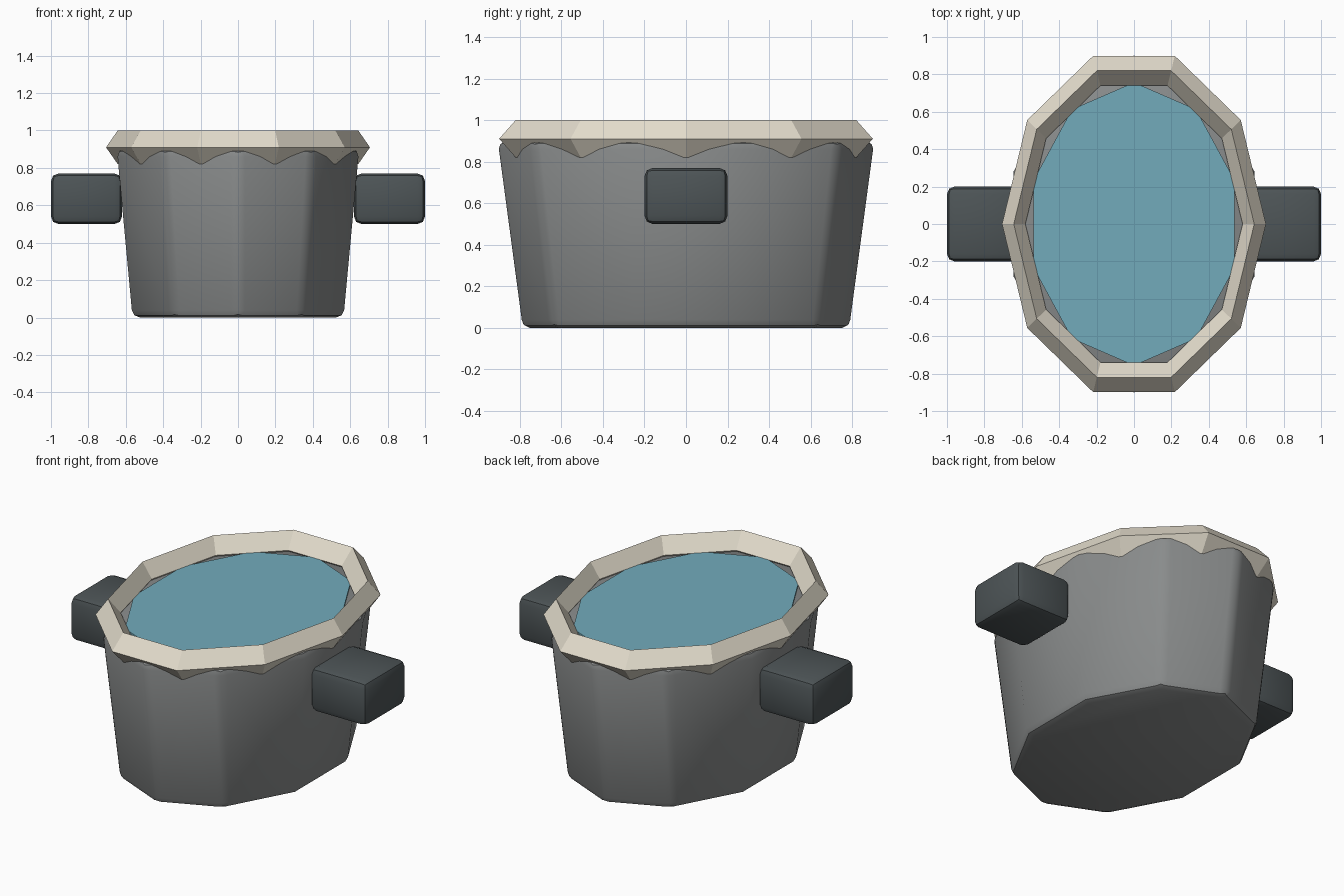
import bpy

if "Cube" in bpy.data.objects:
    bpy.data.objects.remove(bpy.data.objects["Cube"])

RATIO = 1.34  # oval stretch along y


def material(name, rgb):
    m = bpy.data.materials.new(name)
    m.diffuse_color = (*rgb, 1)
    m.use_nodes = True
    m.node_tree.nodes["Principled BSDF"].inputs["Base Color"].default_value = m.diffuse_color
    return m


def finish(name, mat, scale, bevel=0, smooth=False):
    ob = bpy.context.object
    ob.name = name
    ob.scale = scale
    bpy.ops.object.transform_apply(location=False, rotation=False, scale=True)
    ob.data.materials.append(mat)
    if bevel:
        b = ob.modifiers.new("bevel", 'BEVEL')
        b.width = bevel
        b.segments = 2
        b.limit_method = 'ANGLE'
        bpy.ops.object.modifier_apply(modifier=b.name)
    if smooth:
        bpy.ops.object.shade_smooth_by_angle()
    return ob


grey = material("grey_metal", (0.25, 0.26, 0.26))
dark = material("dark_metal", (0.075, 0.09, 0.095))
beige = material("beige_rim", (0.76, 0.71, 0.60))
blue = material("water_blue", (0.17, 0.41, 0.50))

# Tapered ten-sided pot body
bpy.ops.mesh.primitive_cone_add(vertices=10, radius1=0.593, radius2=0.681,
                                depth=0.9, location=(0, 0, 0.45))
finish("pot_body", grey, (1, RATIO, 1), 0.04, True)

# Faceted rim with a diamond cross-section
bpy.ops.mesh.primitive_torus_add(major_segments=10, minor_segments=4,
                                 major_radius=0.643, minor_radius=0.0625,
                                 location=(0, 0, 0.91))
finish("rim", beige, (1, RATIO, 0.09 / 0.0625))

# Water surface
bpy.ops.mesh.primitive_cylinder_add(vertices=10, radius=0.565, depth=0.03,
                                    location=(0, 0, 0.895))
finish("water", blue, (1, RATIO, 1))

# Block handles on both sides
for side, label in ((-1, "left"), (1, "right")):
    bpy.ops.mesh.primitive_cube_add(size=1, location=(side * 0.81, 0, 0.635))
    finish(label + "_handle", dark, (0.38, 0.4, 0.27), 0.04, True)
